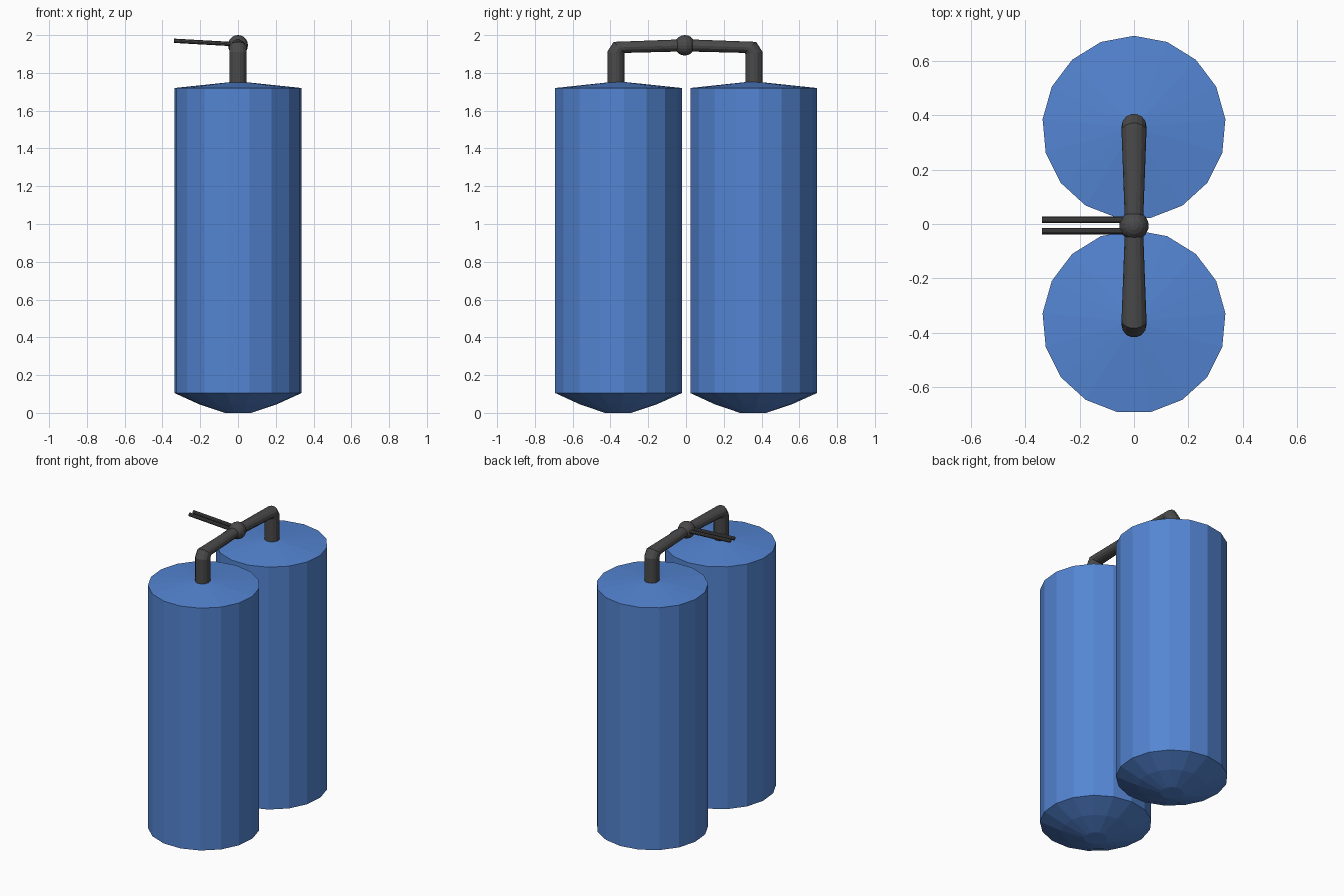
import bpy, bmesh
from math import sin, cos, pi
from mathutils import Vector

old = bpy.data.objects.get("Cube")
if old:
    bpy.data.objects.remove(old, do_unlink=True)


def make_material(name, rgb):
    mat = bpy.data.materials.new(name)
    mat.use_nodes = True
    mat.diffuse_color = (*rgb, 1)
    mat.node_tree.nodes["Principled BSDF"].inputs["Base Color"].default_value = (*rgb, 1)
    return mat


blue = make_material("tank blue", (0.088, 0.235, 0.65))
grey = make_material("pipe dark grey", (0.068, 0.068, 0.068))


def finish(bm, name, mat):
    bmesh.ops.recalc_face_normals(bm, faces=bm.faces)
    mesh = bpy.data.meshes.new(name)
    bm.to_mesh(mesh)
    bm.free()
    mesh.materials.append(mat)
    obj = bpy.data.objects.new(name, mesh)
    bpy.context.collection.objects.link(obj)
    return obj


def loft(name, rings, sides, mat):
    """Skin rings given as (centre, first half axis, second half axis)."""
    bm = bmesh.new()
    loops = []
    for centre, a, b in rings:
        angles = [2 * pi * i / sides for i in range(sides)]
        loops.append([bm.verts.new(centre + a * cos(t) + b * sin(t)) for t in angles])
    for low, high in zip(loops, loops[1:]):
        for i in range(sides):
            j = (i + 1) % sides
            bm.faces.new((low[i], low[j], high[j], high[i]))
    bm.faces.new(loops[0])
    bm.faces.new(loops[-1])
    bmesh.ops.remove_doubles(bm, verts=bm.verts, dist=0.0005)
    return finish(bm, name, mat)


X, Y, Z = Vector((1, 0, 0)), Vector((0, 1, 0)), Vector((0, 0, 1))

# Tanks: dished base, straight wall, shallow cone on top
profile = [(0.07, 0), (0.205, 0.045), (0.338, 0.105), (0.338, 1.72), (0.004, 1.755)]
for name, y in (("front_tank", -0.36), ("back_tank", 0.355)):
    loft(name, [(Vector((0, y, z)), Y * r, X * r) for r, z in profile], 17, blue)

# Pipes: riser, chamfered elbow, then an arm tapering to the joint
joint = Vector((0, -0.006, 1.946))
for name, side in (("front_pipe", -1), ("back_pipe", 1)):
    # inner and outer points of each ring, as (distance from joint, height)
    spans = [((0.319, 1.735), (0.412, 1.735)), ((0.319, 1.9), (0.412, 1.912)),
             ((0.317, 1.905), (0.378, 1.965)), ((0, 1.913), (0, 1.979))]
    rings = []
    for (inner, low), (outer, high) in spans:
        p = Vector((0, joint.y + side * inner, low))
        q = Vector((0, joint.y + side * outer, high))
        width = 0.033 if inner == 0 else 0.046
        rings.append(((p + q) / 2, X * width, (q - p) / 2))
    loft(name, rings, 14, grey)

# Round joint
bm = bmesh.new()
bmesh.ops.create_uvsphere(bm, u_segments=14, v_segments=10, radius=0.054)
bmesh.ops.translate(bm, verts=bm.verts, vec=joint)
ball = finish(bm, "joint_ball", grey)

# Twin thin rods leaving the joint on the right
for name, y in (("front_rod", -0.026), ("back_rod", 0.015)):
    ends = [Vector((0, y, 1.951)), Vector((-0.338, y, 1.97))]
    loft(name, [(p, Y * 0.012, Z * 0.012) for p in ends], 10, grey)
